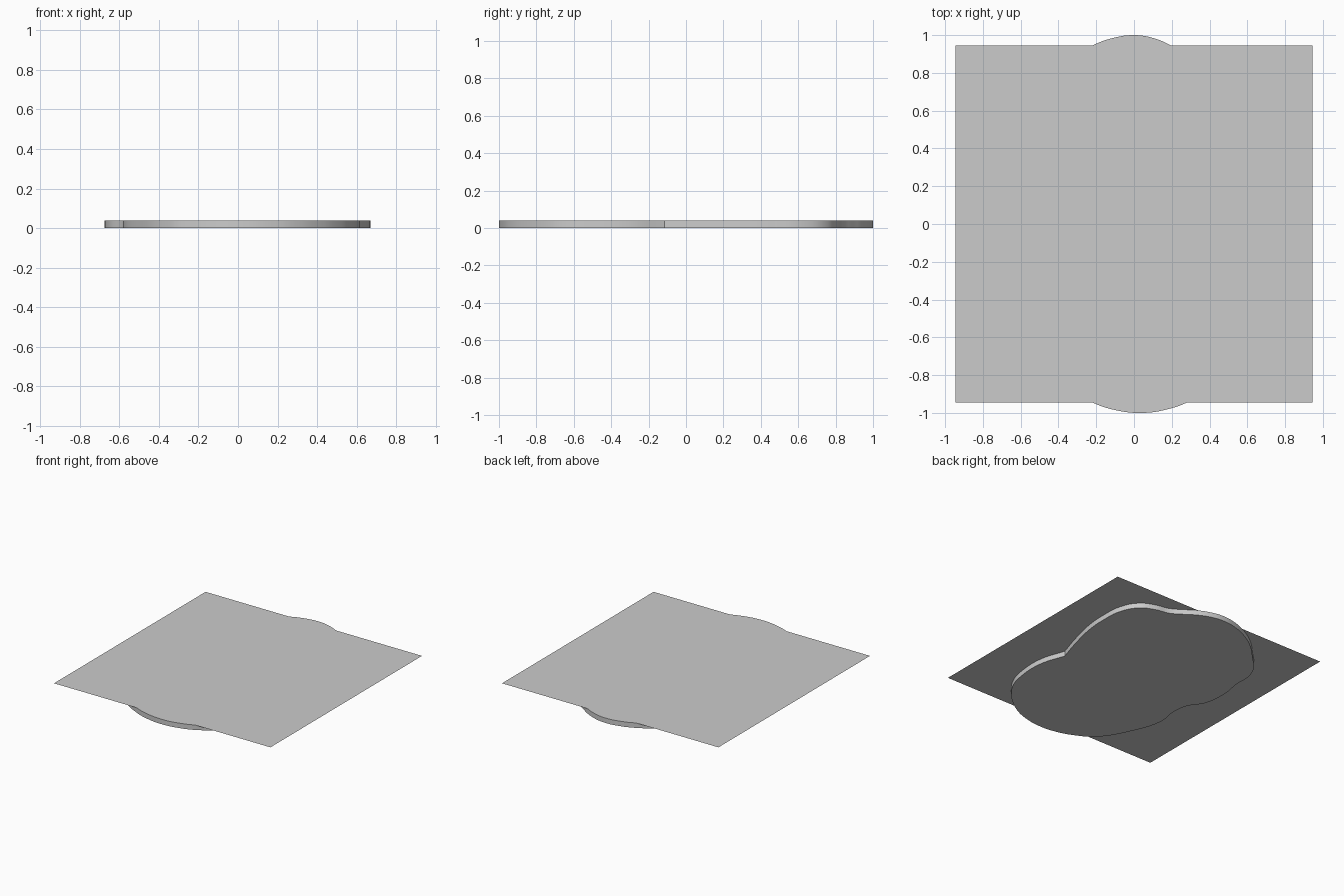
import bpy
import math

if "Cube" in bpy.data.objects:
    bpy.data.objects.remove(bpy.data.objects["Cube"], do_unlink=True)

HEIGHT = 0.04
HALF = 0.945

# Plain grey
grey = bpy.data.materials.new("plain_grey")
grey.use_nodes = True
colour = (0.6, 0.6, 0.6, 1)
grey.diffuse_color = colour
grey.node_tree.nodes["Principled BSDF"].inputs["Base Color"].default_value = colour

# Rounded slab outline, anticlockwise from the sharp notch on the left side
NOTCH = (0.55, -0.115)
outline = [
    NOTCH, (0.61, 0.08), (0.66, 0.3), (0.67, 0.45), (0.655, 0.63),
    (0.585, 0.755), (0.48, 0.81), (0.37, 0.835), (0.28, 0.89), (0.2, 0.943),
    (0.1, 0.985), (0, 1), (-0.11, 0.985), (-0.22, 0.945), (-0.365, 0.855),
    (-0.49, 0.735), (-0.61, 0.6), (-0.65, 0.485), (-0.65, 0.375),
    (-0.675, 0.19), (-0.65, 0.01), (-0.58, -0.1), (-0.56, -0.225),
    (-0.58, -0.39), (-0.5, -0.64), (-0.36, -0.86), (-0.23, -0.94),
    (-0.1, -0.985), (0.05, -1), (0.18, -0.98), (0.29, -0.94),
    (0.41, -0.86), (0.5, -0.77), (0.57, -0.66), (0.605, -0.53),
    (0.61, -0.31),
]
curve = bpy.data.curves.new("slab_outline", "CURVE")
curve.dimensions = "2D"
curve.fill_mode = "BOTH"
thickness = HEIGHT - 0.001
curve.extrude = thickness / 2
curve.resolution_u = 6
spline = curve.splines.new("BEZIER")
spline.bezier_points.add(len(outline) - 1)
spline.use_cyclic_u = True
for point, (x, y) in zip(spline.bezier_points, outline):
    point.co = (x, y, 0)
    kind = "VECTOR" if (x, y) == NOTCH else "AUTO"
    point.handle_left_type = point.handle_right_type = kind

slab = bpy.data.objects.new("rounded_slab", curve)
bpy.context.collection.objects.link(slab)
slab.location.z = thickness / 2
curve.materials.append(grey)
bpy.ops.object.select_all(action="DESELECT")
slab.select_set(True)
bpy.context.view_layer.objects.active = slab
bpy.ops.object.convert(target="MESH")
bpy.ops.object.shade_smooth_by_angle(angle=math.radians(30))

# Thin square sheet lying on the slab
bpy.ops.mesh.primitive_plane_add(size=2 * HALF, location=(0, 0, HEIGHT))
sheet = bpy.context.object
sheet.name = "square_sheet"
sheet.data.materials.append(grey)
